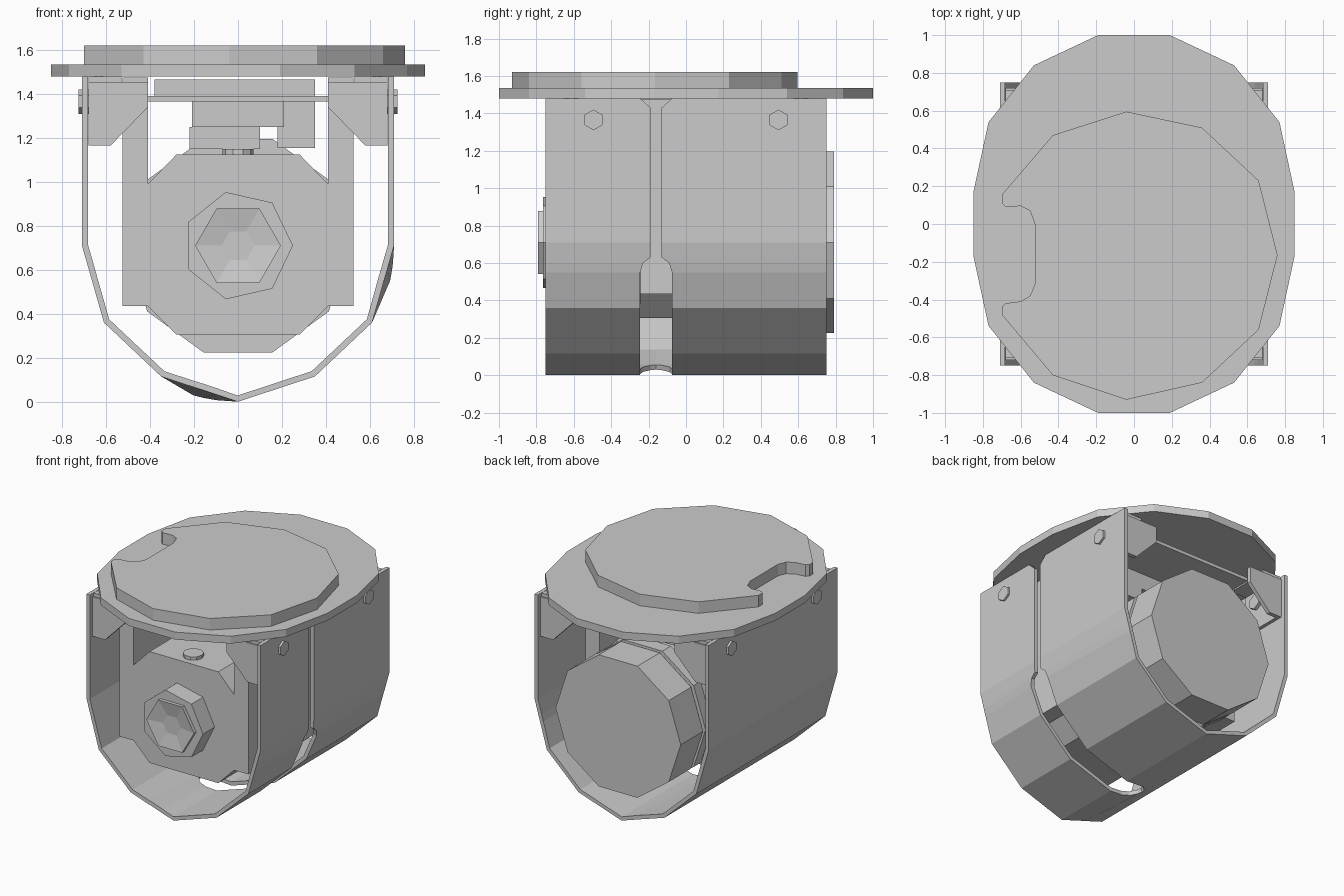
import bpy, bmesh, math

if "Cube" in bpy.data.objects:
    bpy.data.objects.remove(bpy.data.objects["Cube"])


def make(name, bm):
    bmesh.ops.remove_doubles(bm, verts=bm.verts, dist=0.0005)
    me = bpy.data.meshes.new(name)
    bm.to_mesh(me)
    ob = bpy.data.objects.new(name, me)
    bpy.context.collection.objects.link(ob)
    return ob


def prism(name, pts, a, b, axis):
    """Extrude a 2D outline from a to b along an axis."""
    place = {'x': lambda p, t: (t, p[0], p[1]),
             'y': lambda p, t: (p[0], t, p[1]),
             'z': lambda p, t: (p[0], p[1], t)}[axis]
    bm = bmesh.new()
    f = bm.faces.new([bm.verts.new(place(p, a)) for p in pts])
    ext = bmesh.ops.extrude_face_region(bm, geom=[f], use_keep_orig=True)
    for v in ext['geom']:
        if isinstance(v, bmesh.types.BMVert):
            v.co['xyz'.index(axis)] = b
    bmesh.ops.recalc_face_normals(bm, faces=bm.faces)
    return make(name, bm)


def box(name, x0, x1, y0, y1, z0, z1):
    return prism(name, [(x0, y0), (x1, y0), (x1, y1), (x0, y1)], z0, z1, 'z')


def ngon(n, r, cx=0, cy=0, turn=0):
    return [(cx + r * math.cos(turn + math.tau * i / n),
             cy + r * math.sin(turn + math.tau * i / n)) for i in range(n)]


# Mounting plate
quarter = [(.85, .17), (.77, .54), (.53, .84), (.19, 1)]
half = quarter + [(-x, y) for x, y in reversed(quarter)]
prism("mounting_plate", half + [(-x, -y) for x, y in half], 1.48, 1.535, 'z')

# Notched disc on top
prism("top_disc", [
    (-.04, .595), (.36, .51), (.66, .23), (.76, -.165), (.66, -.56), (.36, -.84),
    (-.04, -.93), (-.43, -.80), (-.70, -.48), (-.70, -.44), (-.68, -.42),
    (-.60, -.41), (-.55, -.38), (-.525, -.32), (-.525, 0), (-.55, .07),
    (-.60, .095), (-.68, .09), (-.70, .11), (-.70, .155), (-.43, .47)],
    1.535, 1.62, 'z')

# U-shaped shell with a cable slot: x, z, slot half width, slot edge x, z
rows = [(.71, 1.48, .085), (.71, 1.43, .03), (.71, .71, .03),
        (.687, .63, .03, .705, .63), (.679, .60, .07, .701, .60),
        (.664, .55, .085, .692, .55), (.61, .36, .085), (.35, .115, .085),
        (0, 0, .085), (-.1, .033, .085, -.1, .007), (-.16, .053, .07, -.16, .018),
        (-.195, .064, .03, -.195, .027), (-.205, .067, 0, -.205, .03),
        (-.35, .115, 0), (-.61, .36, 0), (-.71, .71, 0), (-.71, 1.48, 0)]
bm = bmesh.new()
strips = []
for row in rows:
    x, z, w = row[:3]
    sx, sz = row[3:] if len(row) > 3 else (x, z)
    strips.append([bm.verts.new(c) for c in (
        (x, -.75, z), (sx, -.16 - w, sz), (sx, -.16 + w, sz), (x, .75, z))])
for p, q in zip(strips, strips[1:]):
    for k in (0, 2):
        bm.faces.new((p[k], q[k], q[k + 1], p[k + 1]))
shell = make("shell", bm)
mod = shell.modifiers.new("thickness", 'SOLIDIFY')
mod.thickness = .028
mod.offset = -1

# Corner brackets and their bolts
for s in (-1, 1):
    for t in (-1, 1):
        tag = ("left" if s < 0 else "right") + ("_front" if t < 0 else "_back")
        prism("gusset_" + tag, [(s * x, z) for x, z in (
            (.68, 1.455), (.68, 1.165), (.58, 1.165), (.41, 1.34), (.41, 1.455))],
            t * .69, t * .72, 'y')
        box("bracket_side_" + tag, s * .655, s * .68, t * .38, t * .69, 1.165, 1.455)
        box("bracket_top_" + tag, s * .53, s * .68, t * .38, t * .71, 1.455, 1.48)
        prism("bolt_" + tag, ngon(6, .055, t * .495, 1.365, math.pi / 6),
              s * .63, s * .725, 'x')

# Motor housing with two upright arms
side = [(.28, .305), (.41, .435), (.525, .435), (.525, 1.475), (.41, 1.475),
        (.41, .99), (.28, 1.125)]
prism("motor_housing", side + [(-x, z) for x, z in reversed(side)], -.63, .42, 'y')

# Rear drum with a groove
flat = math.pi / 10 * 0
for name, r, a, b in (("drum_collar", .51, .40, .50), ("drum_groove", .48, .50, .53),
                      ("rear_drum", .51, .53, .79)):
    prism(name, ngon(10, r, 0, .71, flat), a, b, 'y')

# Front shaft: boss, nut and recessed centre
prism("front_boss", ngon(7, .25, 0, .71), -.765, -.62, 'y')
nut = prism("front_nut", ngon(6, .195, 0, .71), -.79, -.76, 'y')
bm = bmesh.new()
bm.from_mesh(nut.data)
front = min(bm.faces, key=lambda f: f.calc_center_median().y)
bmesh.ops.inset_region(bm, faces=[front], thickness=.12)
bmesh.ops.translate(bm, verts=front.verts, vec=(0, .02, 0))
bm.to_mesh(nut.data)
bm.free()

# Small cap on the housing
prism("housing_cap", ngon(10, .07, 0, -.52), 1.10, 1.15, 'z')

# Cross plate and control blocks under the mounting plate
box("cross_plate", -.42, .42, -.5, .68, 1.365, 1.39)
box("upper_block", -.38, .35, -.45, .45, 1.39, 1.465)
box("middle_block", -.21, .21, -.3, .3, 1.25, 1.365)
box("lower_block", -.22, .10, -.25, .25, 1.15, 1.25)
box("side_block", .18, .35, -.2, .3, 1.155, 1.365)
